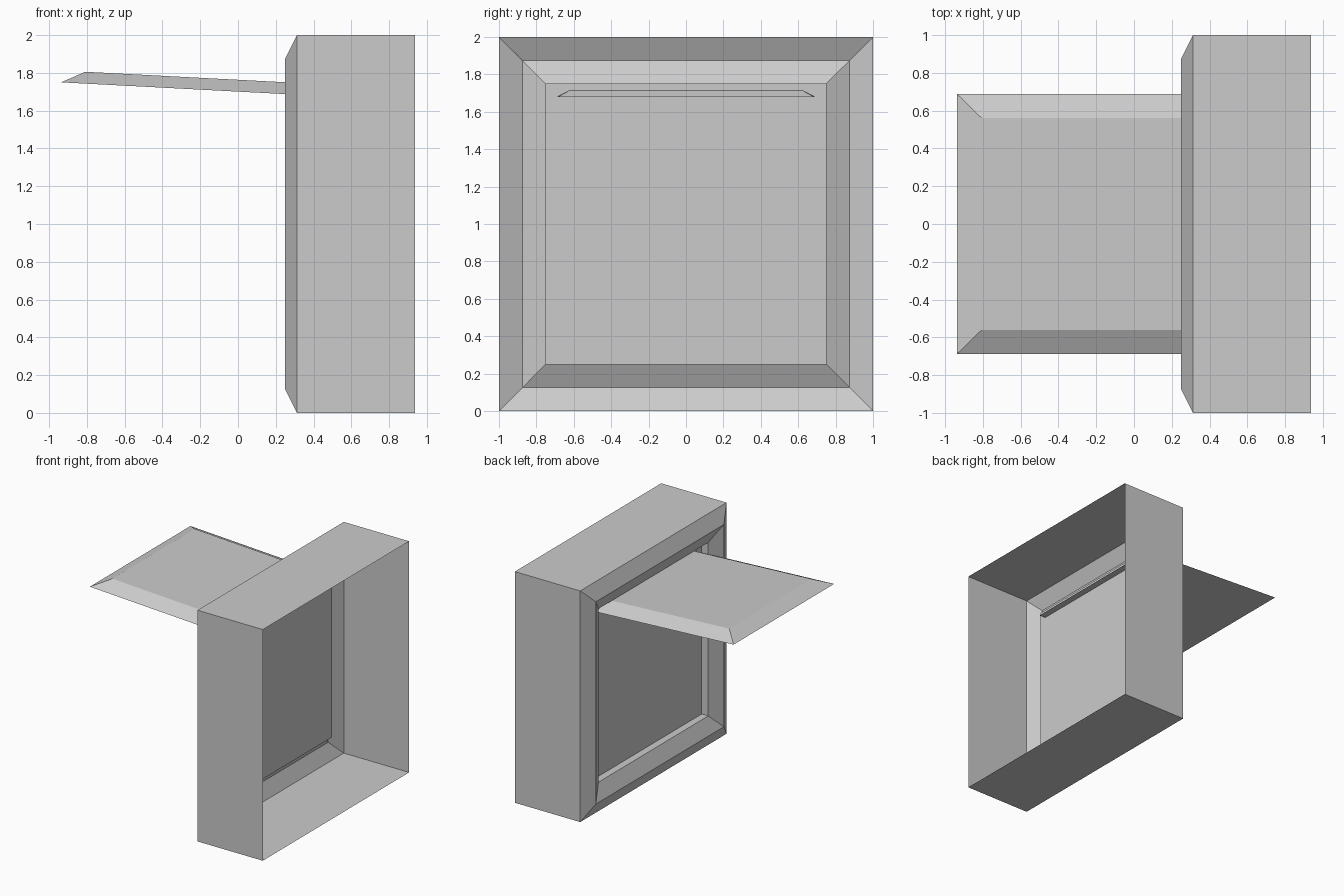
import bpy, bmesh, math
from mathutils import Matrix

if "Cube" in bpy.data.objects:
    bpy.data.objects.remove(bpy.data.objects["Cube"])


def make_object(name, bm, matrix=Matrix()):
    mesh = bpy.data.meshes.new(name)
    bm.to_mesh(mesh)
    bm.free()
    obj = bpy.data.objects.new(name, mesh)
    obj.matrix_world = matrix
    bpy.context.collection.objects.link(obj)
    return obj


def square_loop(bm, half, depth, axis):
    corners = [(-half, -half), (half, -half), (half, half), (-half, half)]
    if axis == 'X':
        return [bm.verts.new((depth, a, b)) for a, b in corners]
    return [bm.verts.new((a, b, depth)) for a, b in corners]


def loft(bm, profile, axis):
    loops = [square_loop(bm, h, d, axis) for h, d in profile]
    for p, q in zip(loops, loops[1:]):
        for i in range(4):
            j = (i + 1) % 4
            bm.faces.new((p[i], p[j], q[j], q[i]))
    return loops


up = Matrix.Translation((0, 0, 1))

# Window surround: open-backed square shell with a raised, bevelled lip
bm = bmesh.new()
loft(bm, [(1, 0.9375), (1, 0.3125), (0.875, 0.25),
          (0.75, 0.3125), (0.75, 0.375)], 'X')
make_object("window_frame", bm, up)

# Flat pane closing the opening at the end of the reveal
bm = bmesh.new()
bm.faces.new(reversed(square_loop(bm, 0.75, 0.375, 'X')))
make_object("window_pane", bm, up)

# Open shutter: bevelled square slab, slightly tilted, piercing the pane
bm = bmesh.new()
loops = loft(bm, [(0.6875, 0), (0.5625, 0.0625)], 'Z')
bm.faces.new(reversed(loops[0]))
bm.faces.new(loops[-1])
make_object("shutter", bm, Matrix.Translation((-0.25, 0, 1.714))
            @ Matrix.Rotation(math.radians(3), 4, 'Y'))
